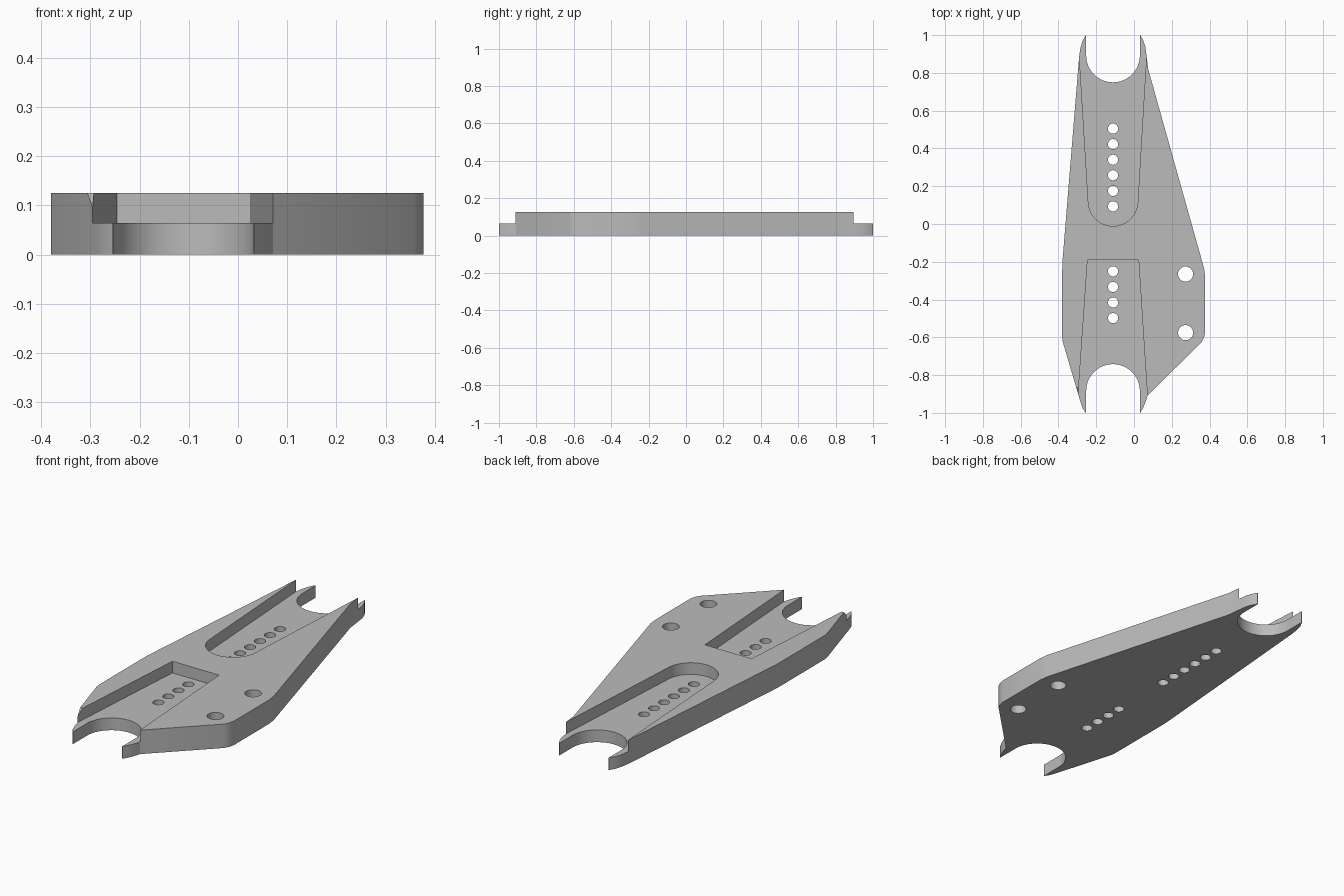
import bpy, bmesh, math

if "Cube" in bpy.data.objects:
    bpy.data.objects.remove(bpy.data.objects["Cube"])

HEIGHT, FLOOR, AXIS = 0.125, 0.064, -0.111

grey = bpy.data.materials.new("plain grey")
grey.use_nodes = True
grey.diffuse_color = (0.5, 0.5, 0.5, 1)
grey.node_tree.nodes["Principled BSDF"].inputs["Base Color"].default_value = (0.5, 0.5, 0.5, 1)


def prism(name, points, start, shift):
    """Extrude a closed loop of 3D points along shift."""
    bm = bmesh.new()
    face = bm.faces.new([bm.verts.new([p + s for p, s in zip(pt, start)]) for pt in points])
    made = bmesh.ops.extrude_face_region(bm, geom=[face])["geom"]
    bmesh.ops.translate(bm, vec=shift, verts=[g for g in made if isinstance(g, bmesh.types.BMVert)])
    bmesh.ops.recalc_face_normals(bm, faces=bm.faces)
    mesh = bpy.data.meshes.new(name)
    bm.to_mesh(mesh)
    bm.free()
    obj = bpy.data.objects.new(name, mesh)
    bpy.context.collection.objects.link(obj)
    mesh.materials.append(grey)
    return obj


def slab(name, outline, z0, z1):
    return prism(name, [(x, y, 0) for x, y in outline], (0, 0, z0), (0, 0, z1 - z0))


def arc(cx, cy, r, a0, a1, n):
    angles = [math.radians(a0 + (a1 - a0) * i / n) for i in range(n + 1)]
    return [(cx + r * math.cos(a), cy + r * math.sin(a)) for a in angles]


# Plate outline, counterclockwise from the front right prong
plate = slab("mounting_plate", [
    (0.033, -1), (0.05, -0.97), (0.062, -0.94), (0.071, -0.91),
    (0.358, -0.625), (0.371, -0.6), (0.377, -0.57), (0.377, -0.28), (0.371, -0.235),
    (0.075, 0.82), (0.068, 0.88), (0.06, 0.94), (0.048, 0.975), (0.033, 1),
    (-0.255, 1), (-0.272, 0.97), (-0.284, 0.93), (-0.291, 0.88),
    (-0.379, -0.2), (-0.38, -0.25), (-0.38, -0.6), (-0.377, -0.625),
    (-0.3, -0.885), (-0.284, -0.94), (-0.272, -0.975), (-0.255, -1),
], 0, HEIGHT)

cutters = []
# Tapered pockets, open at both ends
cutters.append(slab("back_pocket", [(0.078, 1.1), (-0.302, 1.1)]
                    + arc(AXIS, 0.12, 0.131, 184, 356, 24), FLOOR, 0.3))
cutters.append(slab("front_pocket", [(0.024, -0.19), (-0.246, -0.19),
                                     (-0.309, -1.1), (0.083, -1.1)], FLOOR, 0.3))

# Slanted end of the front left wall
wedge = [(0, -0.865, HEIGHT), (0, -0.94, FLOOR), (0, -1.1, FLOOR), (0, -1.1, 0.3), (0, -0.865, 0.3)]
cutters.append(prism("wall_end_bevel", wedge, (-0.5, 0, 0), (0.35, 0, 0)))

# Round-ended slots between the prongs
cutters.append(slab("front_slot", arc(AXIS, -0.884, 0.142, 0, 180, 32)
                    + [(AXIS - 0.142, -1.1), (AXIS + 0.142, -1.1)], -0.1, 0.3))
cutters.append(slab("back_slot", arc(AXIS, 0.892, 0.142, 180, 360, 32)
                    + [(AXIS + 0.142, 1.1), (AXIS - 0.142, 1.1)], -0.1, 0.3))

# Rows of small holes and the pair of large holes
holes = [(AXIS, 0.093 + 0.0824 * i, 0.027) for i in range(6)]
holes += [(AXIS, -0.498 + 0.0824 * i, 0.027) for i in range(4)]
holes += [(0.273, y, 0.04) for y in (-0.265, -0.575)]
for x, y, r in holes:
    cutters.append(slab("hole", arc(x, y, r, 0, 345, 23), -0.1, 0.3))

# Cut everything out, then drop the cutters
bpy.context.view_layer.objects.active = plate
for cutter in cutters:
    mod = plate.modifiers.new("cut", "BOOLEAN")
    mod.operation, mod.solver, mod.object = "DIFFERENCE", "EXACT", cutter
    bpy.ops.object.modifier_apply(modifier=mod.name)
    bpy.data.objects.remove(cutter)

bpy.ops.object.select_all(action="DESELECT")
plate.select_set(True)
bpy.ops.object.shade_smooth_by_angle(angle=math.radians(25))
